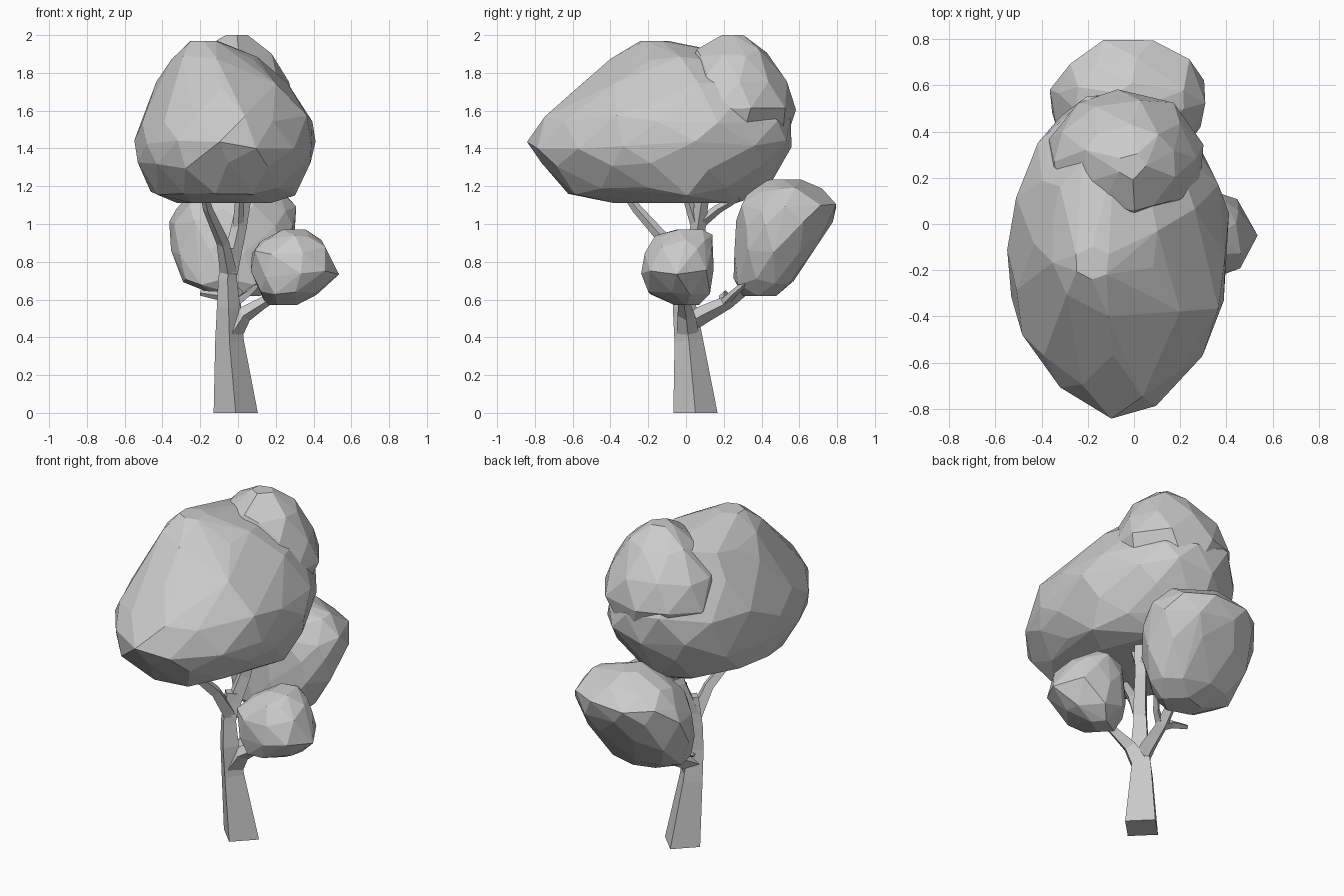
import bpy
import bmesh
import math
import random
from mathutils import Vector

random.seed(7)

if "Cube" in bpy.data.objects:
    bpy.data.objects.remove(bpy.data.objects["Cube"], do_unlink=True)


def make_material(name, colour):
    material = bpy.data.materials.new(name)
    material.use_nodes = True
    material.diffuse_color = colour
    material.node_tree.nodes["Principled BSDF"].inputs["Base Color"].default_value = colour
    return material


plain_grey = make_material("plain grey", (0.6, 0.6, 0.6, 1))


def finish(name, bm):
    """Turn a bmesh into a flat-shaded object with the shared material."""
    bmesh.ops.recalc_face_normals(bm, faces=bm.faces)
    mesh = bpy.data.meshes.new(name)
    bm.to_mesh(mesh)
    bm.free()
    mesh.materials.append(plain_grey)
    obj = bpy.data.objects.new(name, mesh)
    bpy.context.collection.objects.link(obj)
    return obj


def foliage(name, levels, sides):
    """Faceted clump: hull around uneven rings of (height, left, right, front, back)."""
    bm = bmesh.new()
    for index, (z, left, right, front, back) in enumerate(levels):
        end_ring = index in (0, len(levels) - 1)
        count = sides // 2 if end_ring else sides
        for k in range(count):
            turn = k + 0.5 * (index % 2) + random.uniform(-0.2, 0.2)
            angle = math.tau * turn / count
            swell = random.uniform(0.99, 1.04)
            x = (left + right) / 2 + (right - left) / 2 * swell * math.cos(angle)
            y = (front + back) / 2 + (back - front) / 2 * swell * math.sin(angle)
            lift = 0 if end_ring else random.uniform(-0.025, 0.025)
            bm.verts.new((x, y, z + lift))
    hull = bmesh.ops.convex_hull(bm, input=bm.verts)
    spare = {g for g in hull["geom_interior"] + hull["geom_unused"]
             if isinstance(g, bmesh.types.BMVert)}
    bmesh.ops.delete(bm, geom=list(spare), context="VERTS")
    # Merge nearly flat neighbours into broader facets
    bmesh.ops.dissolve_limit(bm, angle_limit=math.radians(5),
                             verts=bm.verts, edges=bm.edges)
    return finish(name, bm)


def limb(name, path):
    """Four-sided tapered limb through (x, y, z, radius) points."""
    bm = bmesh.new()
    points = [Vector(p[:3]) for p in path]
    side = Vector((1, 0, 0))
    rings = []
    for i, point in enumerate(points):
        if i == 0 and point.z == 0:
            along = Vector((0, 0, 1))
        else:
            along = points[min(i + 1, len(points) - 1)] - points[max(i - 1, 0)]
            along.normalize()
        side = (side - along * side.dot(along)).normalized()
        other = along.cross(side)
        radius = path[i][3]
        rings.append([bm.verts.new(point + radius * d)
                      for d in (side, other, -side, -other)])
    for low, high in zip(rings, rings[1:]):
        for k in range(4):
            n = (k + 1) % 4
            bm.faces.new((low[k], low[n], high[n], high[k]))
    bm.faces.new(rings[0][::-1])
    bm.faces.new(rings[-1])
    return finish(name, bm)


# Trunk
limb("trunk", [(-0.012, 0.05, 0, 0.117), (-0.045, 0.015, 0.38, 0.076),
               (-0.05, -0.008, 0.56, 0.062), (-0.055, -0.01, 0.7, 0.05),
               (-0.045, 0, 0.87, 0.04)])

# Upper branches holding the crown
limb("front_branch", [(-0.05, -0.01, 0.74, 0.045), (-0.08, -0.1, 0.9, 0.034),
                      (-0.16, -0.26, 1.08, 0.026), (-0.18, -0.32, 1.16, 0.02)])
limb("centre_branch", [(-0.05, -0.01, 0.74, 0.048), (0, 0.06, 0.96, 0.042),
                       (0.04, 0.09, 1.16, 0.034)])
limb("left_twig", [(0, 0.06, 0.97, 0.03), (0.01, 0, 1.16, 0.022)])
limb("back_twig", [(0, 0.07, 1.0, 0.03), (0.02, 0.17, 1.08, 0.024),
                   (0.05, 0.28, 1.14, 0.016)])

# Lower limbs holding the side clumps
limb("left_limb", [(-0.035, 0.01, 0.42, 0.06), (0.03, 0, 0.52, 0.045),
                   (0.12, -0.01, 0.575, 0.032), (0.26, -0.02, 0.66, 0.02)])
limb("back_limb", [(-0.05, 0, 0.47, 0.055), (-0.035, 0.09, 0.52, 0.048),
                   (-0.02, 0.22, 0.585, 0.036), (0, 0.34, 0.68, 0.03)])
limb("back_limb_left_twig", [(-0.02, 0.2, 0.58, 0.026), (0.05, 0.25, 0.63, 0.02),
                             (0.12, 0.33, 0.7, 0.016)])
limb("back_limb_right_twig", [(-0.02, 0.2, 0.58, 0.03), (-0.1, 0.2, 0.62, 0.024),
                              (-0.2, 0.21, 0.635, 0.014)])

# Crown: a broad body with a raised lobe at the back
foliage("crown_body", [
    (1.11, -0.32, 0.17, -0.4, 0.3), (1.17, -0.46, 0.3, -0.62, 0.4),
    (1.31, -0.53, 0.38, -0.77, 0.49), (1.42, -0.54, 0.41, -0.82, 0.56),
    (1.56, -0.53, 0.4, -0.74, 0.56), (1.73, -0.42, 0.27, -0.55, 0.47),
    (1.87, -0.36, 0.1, -0.4, 0.3), (1.97, -0.26, -0.1, -0.24, -0.1)], 13)
foliage("crown_back_lobe", [
    (1.35, -0.25, 0.2, 0.1, 0.5), (1.6, -0.38, 0.31, -0.05, 0.58),
    (1.77, -0.34, 0.26, 0, 0.53), (1.91, -0.22, 0.18, 0.06, 0.43),
    (2, -0.07, 0.05, 0.19, 0.31)], 10)

# Side clumps
foliage("back_clump", [
    (0.62, -0.13, 0.12, 0.3, 0.48), (0.7, -0.29, 0.2, 0.25, 0.57),
    (0.86, -0.35, 0.29, 0.25, 0.7), (1, -0.365, 0.32, 0.27, 0.78),
    (1.09, -0.33, 0.3, 0.29, 0.81), (1.18, -0.25, 0.22, 0.35, 0.72),
    (1.235, -0.08, 0.05, 0.45, 0.61)], 10)
foliage("left_clump", [
    (0.57, 0.15, 0.31, -0.06, 0.07), (0.65, 0.1, 0.42, -0.2, 0.13),
    (0.74, 0.07, 0.535, -0.24, 0.14), (0.86, 0.07, 0.48, -0.23, 0.15),
    (0.92, 0.12, 0.44, -0.16, 0.14), (0.97, 0.22, 0.37, -0.08, 0.1)], 8)
